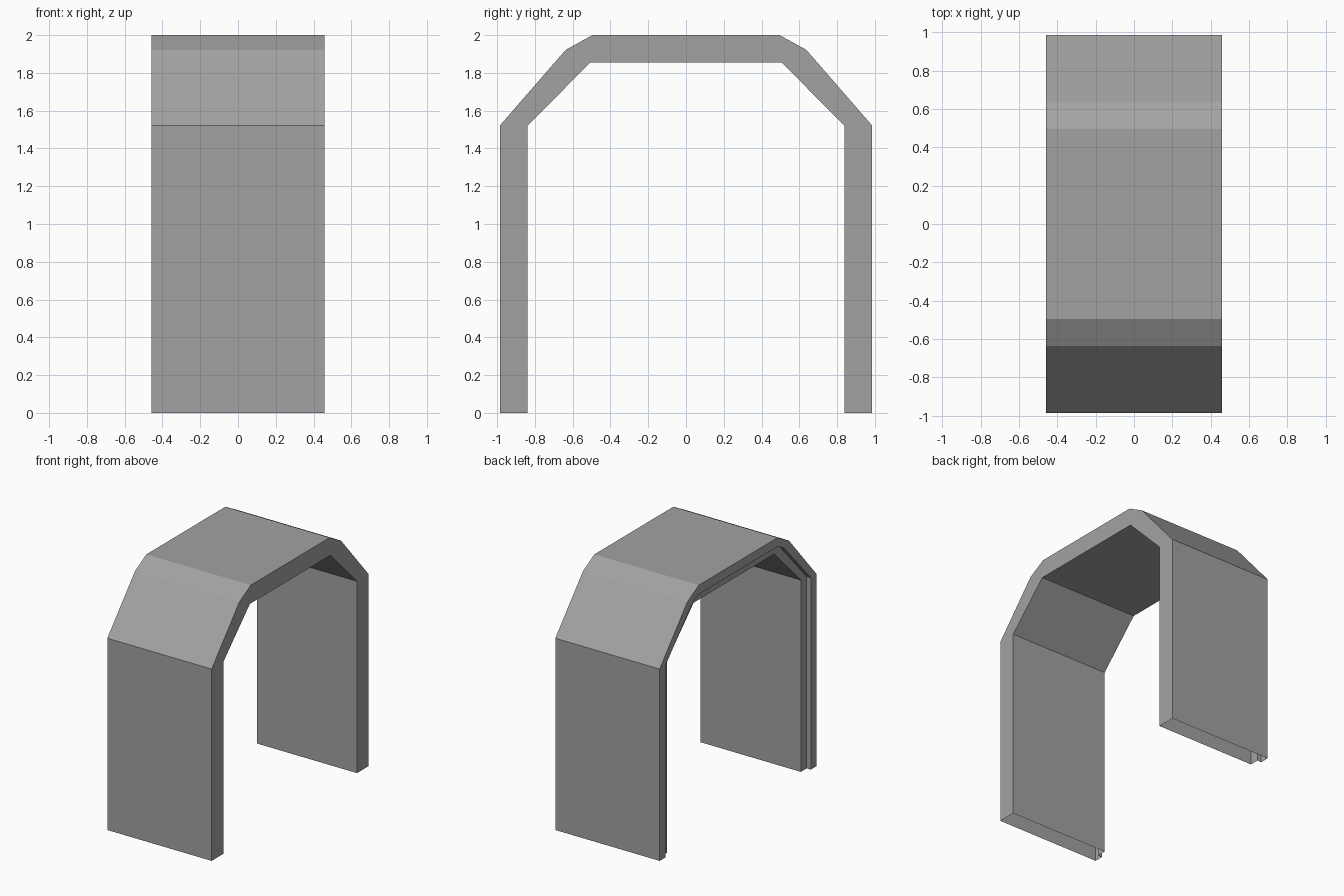
import bpy, bmesh

if "Cube" in bpy.data.objects:
    bpy.data.objects.remove(bpy.data.objects["Cube"])

# Half profiles (y, z) of the arch, foot to crown; the inner one has a single corner
outer_half = [(0.985, 0), (0.985, 1.522), (0.637, 1.922), (0.495, 2.0)]
inner_half = [(0.838, 0), (0.838, 1.522), (0.505, 1.856), (0.505, 1.856)]
mid_half = [((a + c) / 2, (b + d) / 2)
            for (a, b), (c, d) in zip(outer_half, inner_half)]


def full(half):
    return half + [(-y, z) for y, z in reversed(half)]


outer, mid, inner = full(outer_half), full(mid_half), full(inner_half)

# Rebated wall section swept along the arch: inner half is shorter at the -x end
X, STEP = 0.458, 0.037
section = [(outer, X), (outer, -X), (mid, -X),
           (mid, -X + STEP), (inner, -X + STEP), (inner, X)]

# Hollow shell, left open at the feet
bm = bmesh.new()
rings = [[bm.verts.new((x, *path[i])) for path, x in section]
         for i in range(len(outer))]
n = len(section)
for a, b in zip(rings, rings[1:]):
    for j in range(n):
        k = (j + 1) % n
        bm.faces.new((a[j], b[j], b[k], a[k]))

bmesh.ops.remove_doubles(bm, verts=bm.verts, dist=1e-5)
bmesh.ops.recalc_face_normals(bm, faces=bm.faces)
# Make sure the crown faces up
crown = max(bm.faces, key=lambda f: f.calc_center_median().z)
if crown.normal.z < 0:
    bmesh.ops.reverse_faces(bm, faces=bm.faces)

mesh = bpy.data.meshes.new("tunnel_arch")
bm.to_mesh(mesh)
bm.free()

# Dark grey finish
grey = bpy.data.materials.new("dark_grey")
grey.diffuse_color = (0.363, 0.363, 0.363, 1)
grey.use_nodes = True
grey.node_tree.nodes["Principled BSDF"].inputs["Base Color"].default_value = grey.diffuse_color
mesh.materials.append(grey)
bpy.context.collection.objects.link(bpy.data.objects.new("tunnel_arch", mesh))
